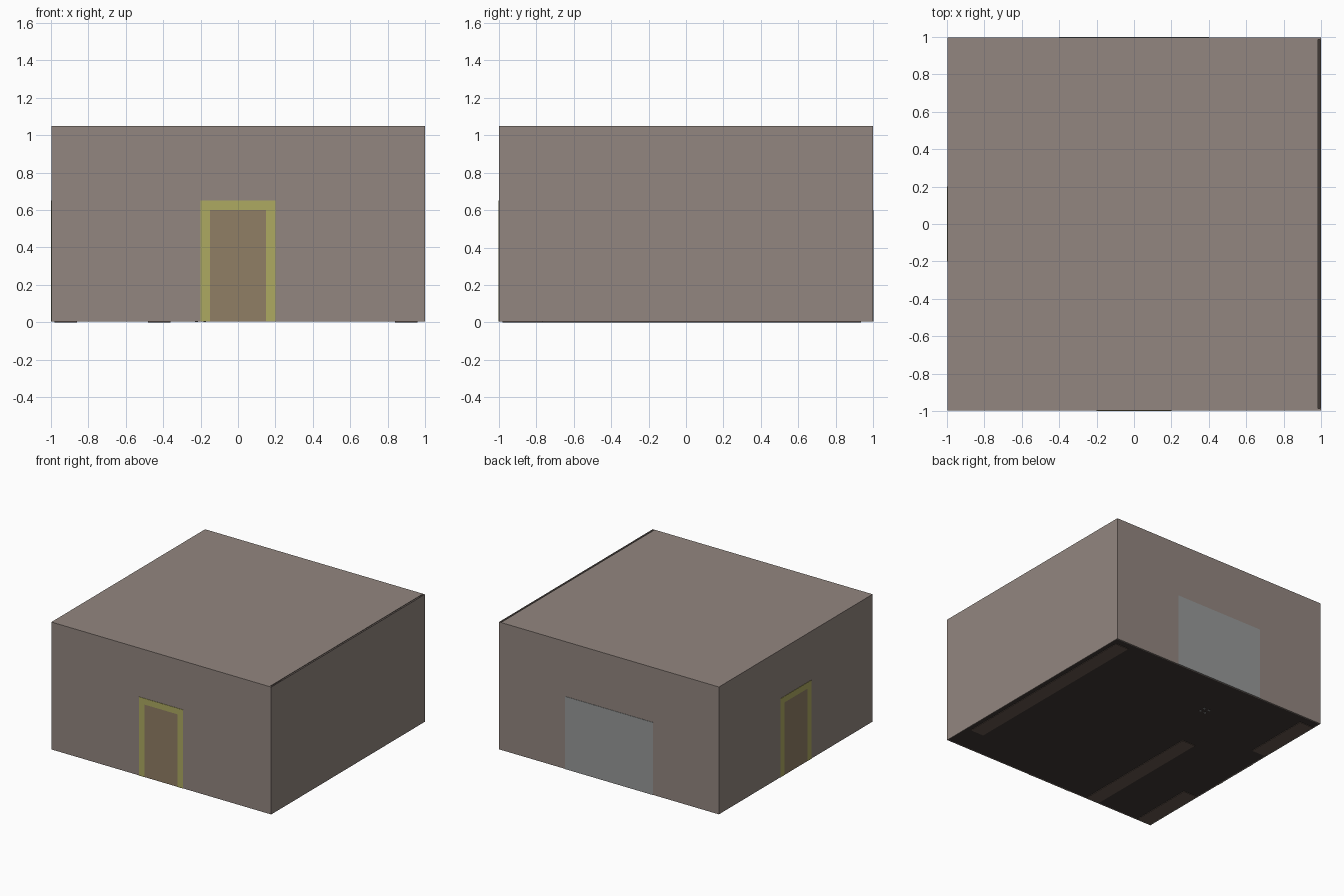
import bpy, bmesh
from mathutils import Vector

if "Cube" in bpy.data.objects:
    bpy.data.objects.remove(bpy.data.objects["Cube"])

def material(name, rgb):
    m = bpy.data.materials.new(name)
    m.diffuse_color = (*rgb, 1)
    m.use_nodes = True
    m.node_tree.nodes["Principled BSDF"].inputs["Base Color"].default_value = m.diffuse_color
    return m

WALL = material("wall_plaster", (0.29, 0.24, 0.215))
FLOOR = material("dark_floor", (0.05, 0.04, 0.035))
FRAME = material("yellow_frame", (0.42, 0.40, 0.12))
DOOR = material("brown_door", (0.28, 0.21, 0.13))
GATE = material("grey_gate", (0.31, 0.32, 0.32))
RACK = material("brown_rack", (0.14, 0.10, 0.08))

def boxes(name, spans, mat):
    """One object made of boxes given as (x0, x1, y0, y1, z0, z1)."""
    bm = bmesh.new()
    for x0, x1, y0, y1, z0, z1 in spans:
        vs = bmesh.ops.create_cube(bm, size=1)["verts"]
        for v in vs:
            v.co = Vector((x1 if v.co.x > 0 else x0,
                           y1 if v.co.y > 0 else y0,
                           z1 if v.co.z > 0 else z0))
    me = bpy.data.meshes.new(name)
    bm.to_mesh(me)
    bm.free()
    me.materials.append(mat)
    ob = bpy.data.objects.new(name, me)
    bpy.context.collection.objects.link(ob)
    return ob

H, T, E, G = 1.05, 0.01, 0.997, 0.004   # height, wall thickness, wall face, floor level

# Shell: four walls, floor slab and roof with a narrow slot on the right
boxes("front_wall", [(-E, 1, -E, -E + T, G, H)], WALL)
boxes("back_wall", [(-E, 1, E - T, E, G, H)], WALL)
boxes("left_wall", [(-E, -E + T, -E + T, E - T, G, H)], WALL)
boxes("right_wall", [(1 - T / 2, 1, -E + T, E - T, G, H)], WALL)
boxes("roof", [(-E + T, 0.983, -E + T, E - T, H - 0.006, H)], WALL)
boxes("floor", [(-E + T, 1 - T / 2, -E + T, E - T, G, G + 0.008)], FLOOR)

# Framed doors on the front and left walls
def door(name, on_left):
    frame = [(-0.2, -0.15, -1, -E, G, 0.65), (0.15, 0.2, -1, -E, G, 0.65),
             (-0.15, 0.15, -1, -E, 0.6, 0.65)]
    panel = [(-0.15, 0.15, -0.9985, -E, G, 0.6)]
    if on_left:
        frame, panel = ([(s[2], s[3], s[0], s[1], s[4], s[5]) for s in part]
                        for part in (frame, panel))
    boxes(name + "_frame", frame, FRAME)
    boxes(name + "_panel", panel, DOOR)

door("front_door", False)
door("left_door", True)

# Wide loading gate on the back wall
boxes("back_gate", [(-0.4, 0.4, E, 1, G, 0.6)], GATE)

# Rows of storage racks standing through the floor
def rack_row(name, x0, y0, count, unit=0.28, depth=0.12, height=0.5):
    spans, t = [], 0.01
    for i in range(count):
        a, b = y0 + i * unit, y0 + (i + 1) * unit
        spans += [(x0, x0 + depth, a, a + t, 0, height),
                  (x0, x0 + depth, b - t, b, 0, height)]
        for k in range(4):
            z = k * (height - t) / 3
            spans.append((x0, x0 + depth, a + t, b - t, z, z + t))
    boxes(name, spans, RACK)

rack_row("right_racks", 0.84, -0.765, 6, 0.283)
rack_row("middle_racks", -0.48, -0.98, 4)
rack_row("left_back_racks", -0.98, 0.36, 2)
rack_row("left_front_racks", -0.98, -0.98, 2, 0.27)

# Small stool with feet just showing under the floor
boxes("stool", [(-0.23 + dx, -0.215 + dx, 0.56 + dy, 0.575 + dy, 0.001, 0.1)
                for dx in (0, 0.045) for dy in (0, 0.045)]
      + [(-0.23, -0.17, 0.56, 0.62, 0.1, 0.115)], GATE)
